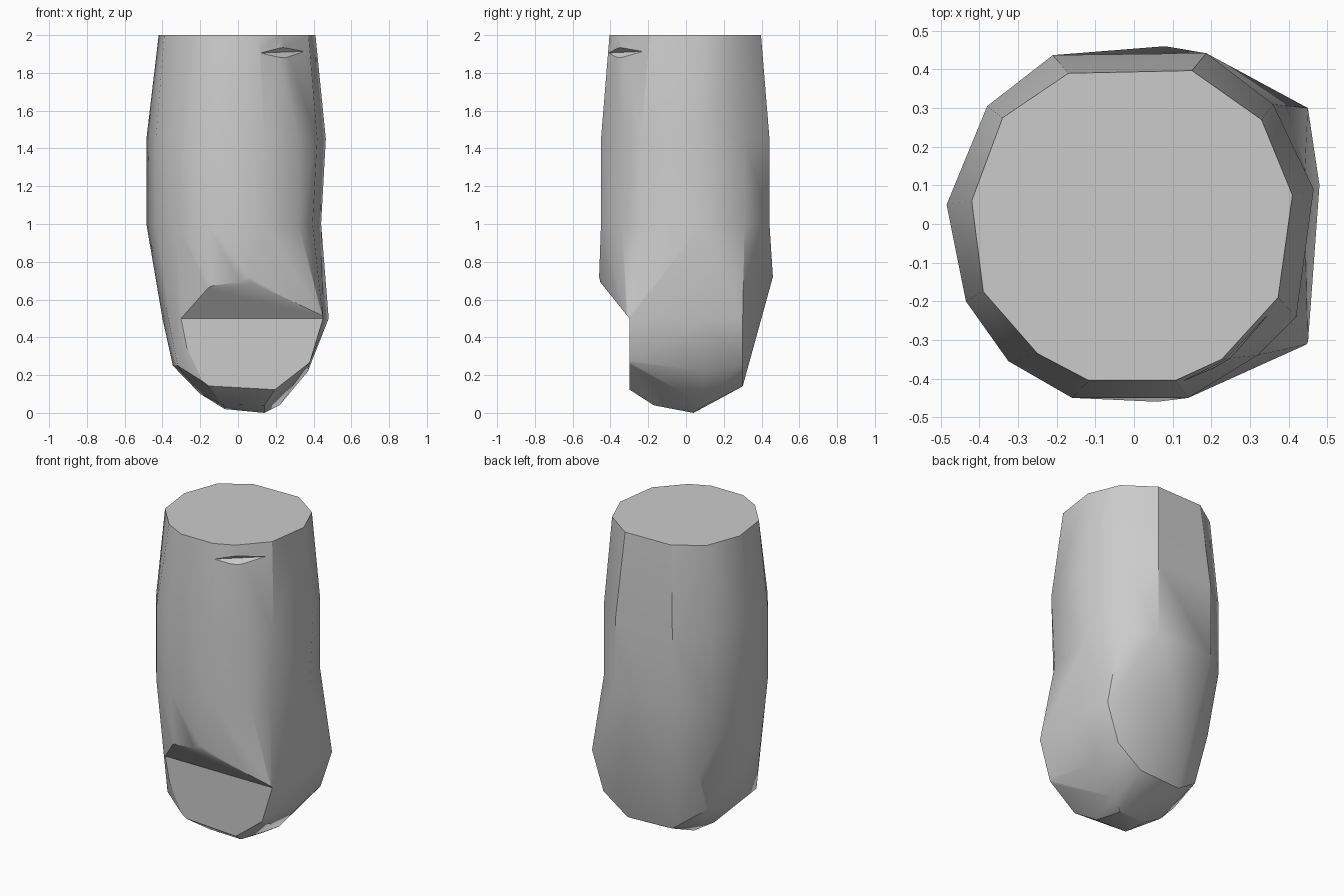
import bpy
import bmesh
import math
from mathutils import Vector

default_cube = bpy.data.objects.get("Cube")
if default_cube:
    bpy.data.objects.remove(default_cube, do_unlink=True)

grey = bpy.data.materials.new("plain_grey")
grey.use_nodes = True
grey.diffuse_color = (0.6, 0.6, 0.6, 1)
grey.node_tree.nodes["Principled BSDF"].inputs["Base Color"].default_value = grey.diffuse_color


def ring(outline, z):
    return [(x, y, z) for x, y in outline]


def add_hull(target, points, open_height=None):
    """Wrap points in a convex skin, optionally leaving it open at one height."""
    bm = bmesh.new()
    for point in points:
        bm.verts.new(point)
    result = bmesh.ops.convex_hull(bm, input=bm.verts[:])
    unused = {g for g in result["geom_interior"] + result["geom_unused"]
              if isinstance(g, bmesh.types.BMVert)}
    bmesh.ops.delete(bm, geom=list(unused), context="VERTS")
    if open_height is not None:
        caps = [f for f in bm.faces
                if all(abs(v.co.z - open_height) < 0.001 for v in f.verts)]
        bmesh.ops.delete(bm, geom=caps, context="FACES")
    part = bpy.data.meshes.new("hull_part")
    bm.to_mesh(part)
    bm.free()
    target.from_mesh(part)
    bpy.data.meshes.remove(part)


def make_object(name, bm):
    bmesh.ops.remove_doubles(bm, verts=bm.verts[:], dist=0.0005)
    bmesh.ops.recalc_face_normals(bm, faces=bm.faces[:])
    mesh = bpy.data.meshes.new(name)
    bm.to_mesh(mesh)
    bm.free()
    mesh.materials.append(grey)
    obj = bpy.data.objects.new(name, mesh)
    bpy.context.collection.objects.link(obj)
    return obj


def carve(body, name, points):
    """Cut a convex wedge out of the body."""
    bm = bmesh.new()
    add_hull(bm, points)
    cutter = make_object(name, bm)
    cutter.hide_render = True
    modifier = body.modifiers.new(name, "BOOLEAN")
    modifier.operation = "DIFFERENCE"
    modifier.solver = "EXACT"
    modifier.object = cutter
    bpy.context.view_layer.objects.active = body
    bpy.ops.object.modifier_apply(modifier=modifier.name)
    bpy.data.objects.remove(cutter, do_unlink=True)


# Twelve-sided outlines of the flat top and the widest girth
top = [(-.17, .39), (.15, .397), (.33, .27), (.41, .075), (.373, -.19), (.227, -.35),
       (.107, -.405), (-.117, -.405), (-.25, -.335), (-.39, -.175), (-.42, .06), (-.34, .275)]
girth = [(-.21, .437), (.187, .442), (.36, .31), (.465, .09), (.42, -.24), (.32, -.34),
         (.14, -.45), (-.16, -.45), (-.325, -.355), (-.435, -.2), (-.485, .05), (-.38, .305)]
waist = [(x - 0.025 if x > 0.4 else x, y) for x, y in girth]

# Key corners of the faceted lower end
bulges = [(.06, -.46, .72), (-.14, -.435, .61), (.08, .46, .72)]
side_corners = [(.45, -.31, .5), (.48, .1, .5), (.45, .3, .5),
                (.38, -.31, .27), (.37, .1, .22), (.37, .3, .26)]
left_corners = [(-.4, 0, .5), (-.38, -.2, .55), (-.27, -.31, .5), (-.3, .3, .55),
                (-.345, -.05, .25), (-.32, -.25, .25), (-.29, .2, .28)]
base_corners = [(.2, -.31, .13), (-.16, -.31, .15), (.2, .3, .14), (-.1, .28, .14),
                (-.2, 0, .1), (.22, .1, .04), (.14, -.17, .04), (-.08, -.17, .045),
                (-.07, .02, .02), (.14, .04, 0)]

# Body: tapering barrel above, faceted end below, joined at the waist
bm = bmesh.new()
waist_height = 1.0
waist_ring = ring(waist, waist_height)
add_hull(bm, ring(top, 2) + ring(girth, 1.45) + waist_ring, waist_height)
add_hull(bm, waist_ring + bulges + side_corners + left_corners + base_corners, waist_height)
body = make_object("body", bm)

# Front step: upright face under a sloping overhang
step = []
for x in (-0.8, 0.8):
    step += [(x, -0.3, -0.2), (x, -0.3, 0.5), (x, -0.9, -0.2), (x, -0.9, 1.25)]
carve(body, "front_step_cutter", step)

# Small slit near the top
start, end = Vector((.1, -.425, 1.905)), Vector((.39, -.2, 1.915))
outward = Vector((0.063, -0.077, 0))
rise = Vector((0, 0, 0.1))
middle = (start + end) / 2
carve(body, "slit_cutter", [start, end, middle + outward + rise, middle + outward - rise])

# Soft facets with crisp strong edges
for obj in bpy.context.selected_objects:
    obj.select_set(False)
body.select_set(True)
bpy.context.view_layer.objects.active = body
bpy.ops.object.shade_smooth_by_angle(angle=math.radians(30))
